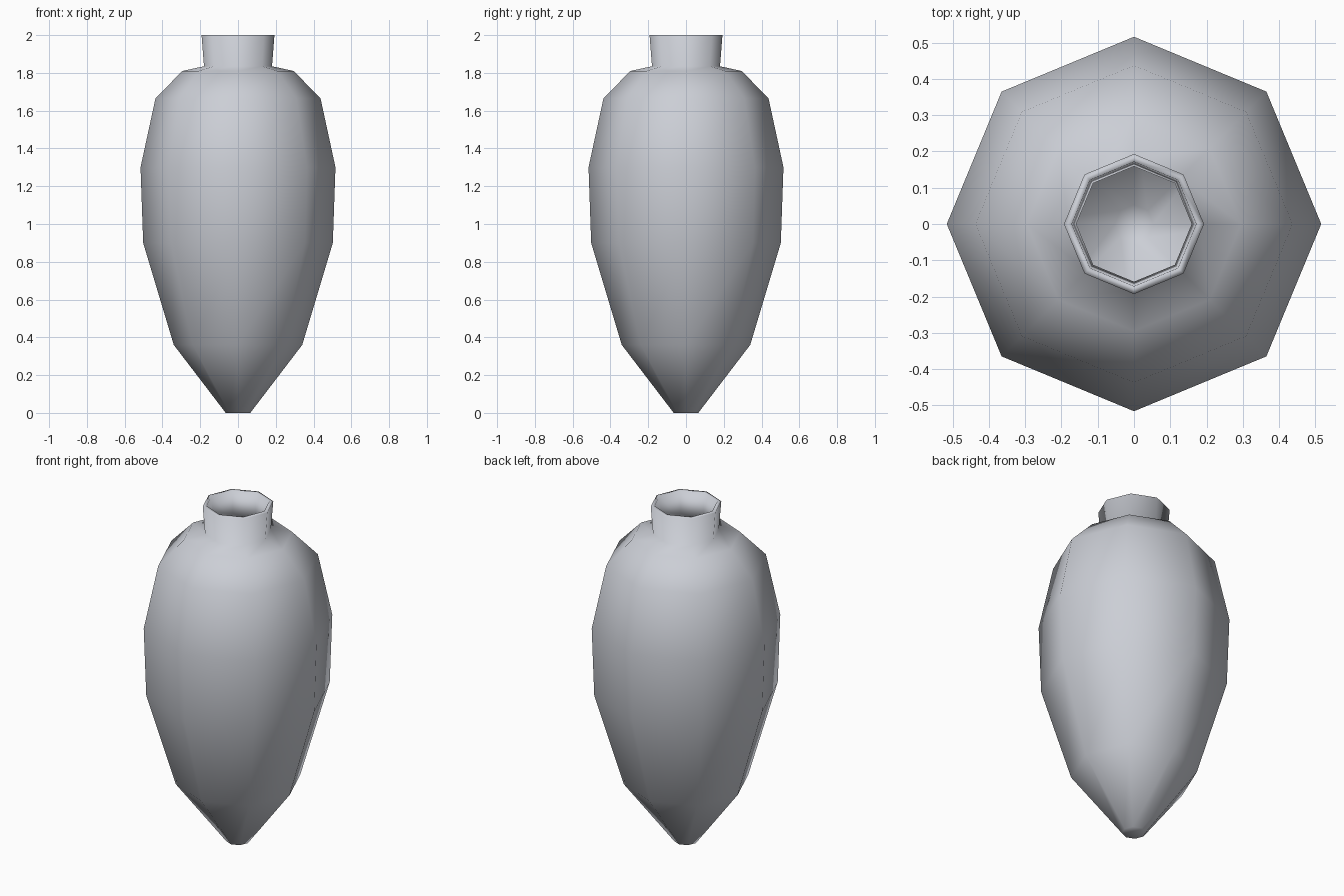
import bpy, bmesh
from math import tau
from mathutils import Matrix, Vector

cube = bpy.data.objects.get("Cube")
if cube:
    bpy.data.objects.remove(cube, do_unlink=True)

SIDES = 8

# Clay material
clay = bpy.data.materials.new("grey_clay")
clay.use_nodes = True
clay.diffuse_color = (0.6, 0.62, 0.67, 1)
clay.node_tree.nodes["Principled BSDF"].inputs["Base Color"].default_value = clay.diffuse_color

# Outer profile from the foot to the rim: radius, height
profile = [(0, 0), (0.065, 0), (0.34, 0.36), (0.502, 0.9), (0.516, 1.3),
           (0.437, 1.665), (0.295, 1.81), (0.18, 1.835), (0.193, 2)]

# Turn the profile into an eight-sided jar
bm = bmesh.new()
verts = [bm.verts.new((r, 0, z)) for r, z in profile]
edges = [bm.edges.new(pair) for pair in zip(verts, verts[1:])]
bmesh.ops.spin(bm, geom=verts + edges, cent=(0, 0, 0), axis=(0, 0, 1),
               angle=tau, steps=SIDES, use_merge=True)
bmesh.ops.remove_doubles(bm, verts=bm.verts, dist=0.001)
bmesh.ops.recalc_face_normals(bm, faces=bm.faces)
# An open shell must have its foot facing down
foot = min(bm.faces, key=lambda f: f.calc_center_median().z)
if foot.normal.z > 0:
    bmesh.ops.reverse_faces(bm, faces=bm.faces)
for face in bm.faces:
    face.smooth = True
mesh = bpy.data.meshes.new("jar")
bm.to_mesh(mesh)
bm.free()
mesh.materials.append(clay)
jar = bpy.data.objects.new("jar", mesh)
bpy.context.collection.objects.link(jar)

# Hollow wall, open at the mouth
wall = jar.modifiers.new("wall", 'SOLIDIFY')
wall.thickness = 0.02
wall.offset = -1
wall.use_even_offset = True
